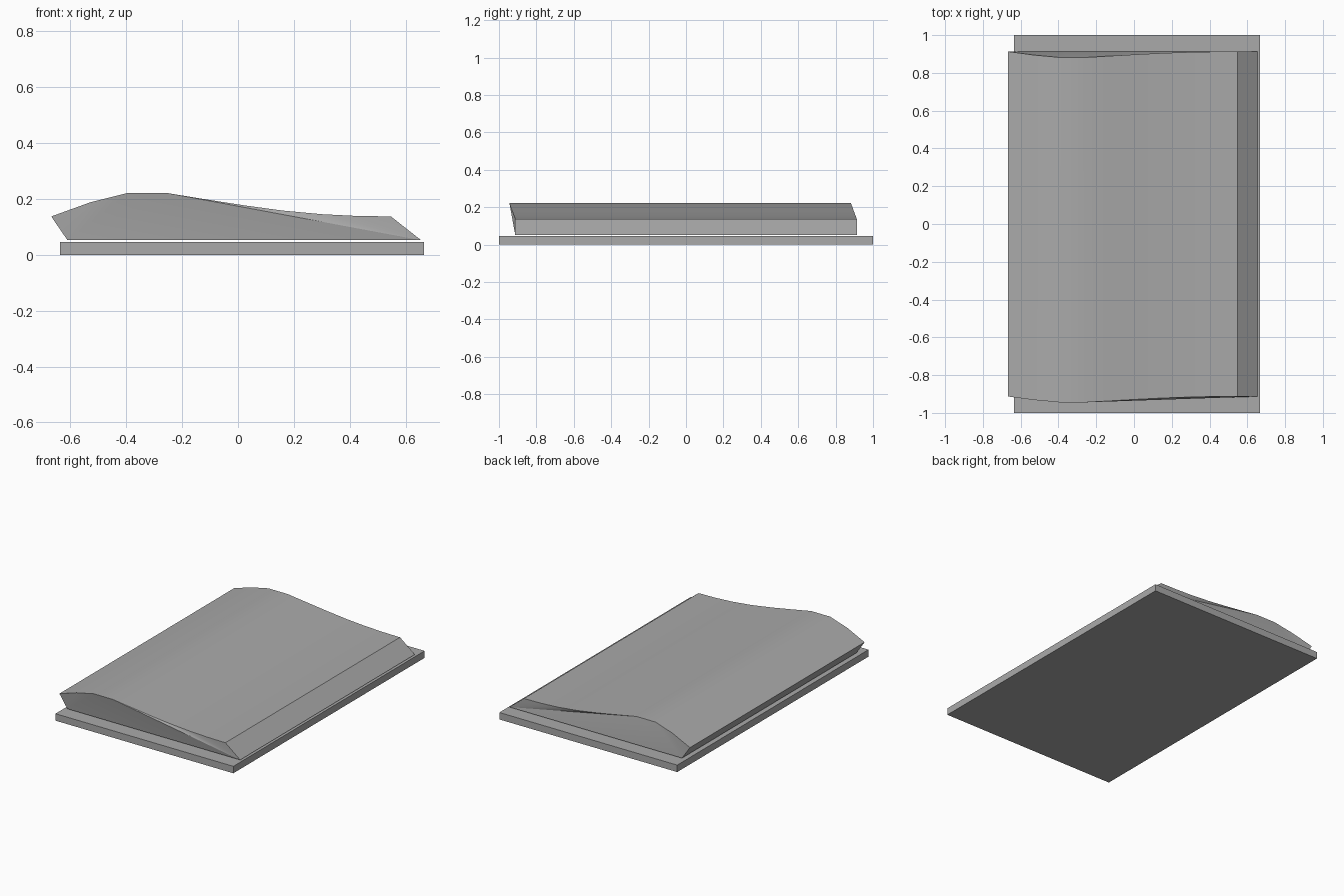
import bpy, bmesh, math

cube = bpy.data.objects.get("Cube")
if cube:
    bpy.data.objects.remove(cube, do_unlink=True)

grey = bpy.data.materials.new("mid grey")
grey.use_nodes = True
COLOUR = (0.4, 0.4, 0.4, 1)
grey.diffuse_color = COLOUR
grey.node_tree.nodes["Principled BSDF"].inputs["Base Color"].default_value = COLOUR


def make_object(name, bm):
    bmesh.ops.recalc_face_normals(bm, faces=bm.faces)
    mesh = bpy.data.meshes.new(name)
    bm.to_mesh(mesh)
    bm.free()
    mesh.materials.append(grey)
    obj = bpy.data.objects.new(name, mesh)
    bpy.context.collection.objects.link(obj)
    return obj


# Flat base slab
bm = bmesh.new()
bmesh.ops.create_cube(bm, size=1)
bmesh.ops.scale(bm, vec=(1.302, 2.0, 0.046), verts=bm.verts)
bmesh.ops.translate(bm, vec=(0.015, 0, 0.023), verts=bm.verts)
make_object("base_slab", bm)

# Humped body: a cross-section swept along y
BOTTOM = [(0.655, 0.052), (-0.61, 0.052)]
TOP = [(-0.668, 0.137), (-0.53, 0.187), (-0.395, 0.221), (-0.255, 0.221),
       (-0.12, 0.199), (0.02, 0.177), (0.16, 0.158), (0.30, 0.145),
       (0.42, 0.139), (0.547, 0.137)]
HALF_LENGTH = 0.913
LEAN = 0.37  # the hump leans forward above its rim height
RIM = 0.137

bm = bmesh.new()
rings = []
for end in (-HALF_LENGTH, HALF_LENGTH):
    rings.append([bm.verts.new((x, end - LEAN * max(0, z - RIM), z))
                  for x, z in BOTTOM + TOP])
front, back = rings
n = len(front)
for i in range(n):
    j = (i + 1) % n
    bm.faces.new((front[i], front[j], back[j], back[i]))

# End caps: fan from the bottom corners, split at the peak
for ring in rings:
    right, left, top = ring[0], ring[1], ring[2:]
    peak = 3
    for i in range(len(top) - 1):
        bm.faces.new((left if i < peak else right, top[i], top[i + 1]))
    bm.faces.new((left, top[peak], right))

body = make_object("humped_body", bm)

# Smooth the hump, keep the rims sharp
bpy.ops.object.select_all(action='DESELECT')
body.select_set(True)
bpy.context.view_layer.objects.active = body
bpy.ops.object.shade_smooth_by_angle(angle=math.radians(30))
